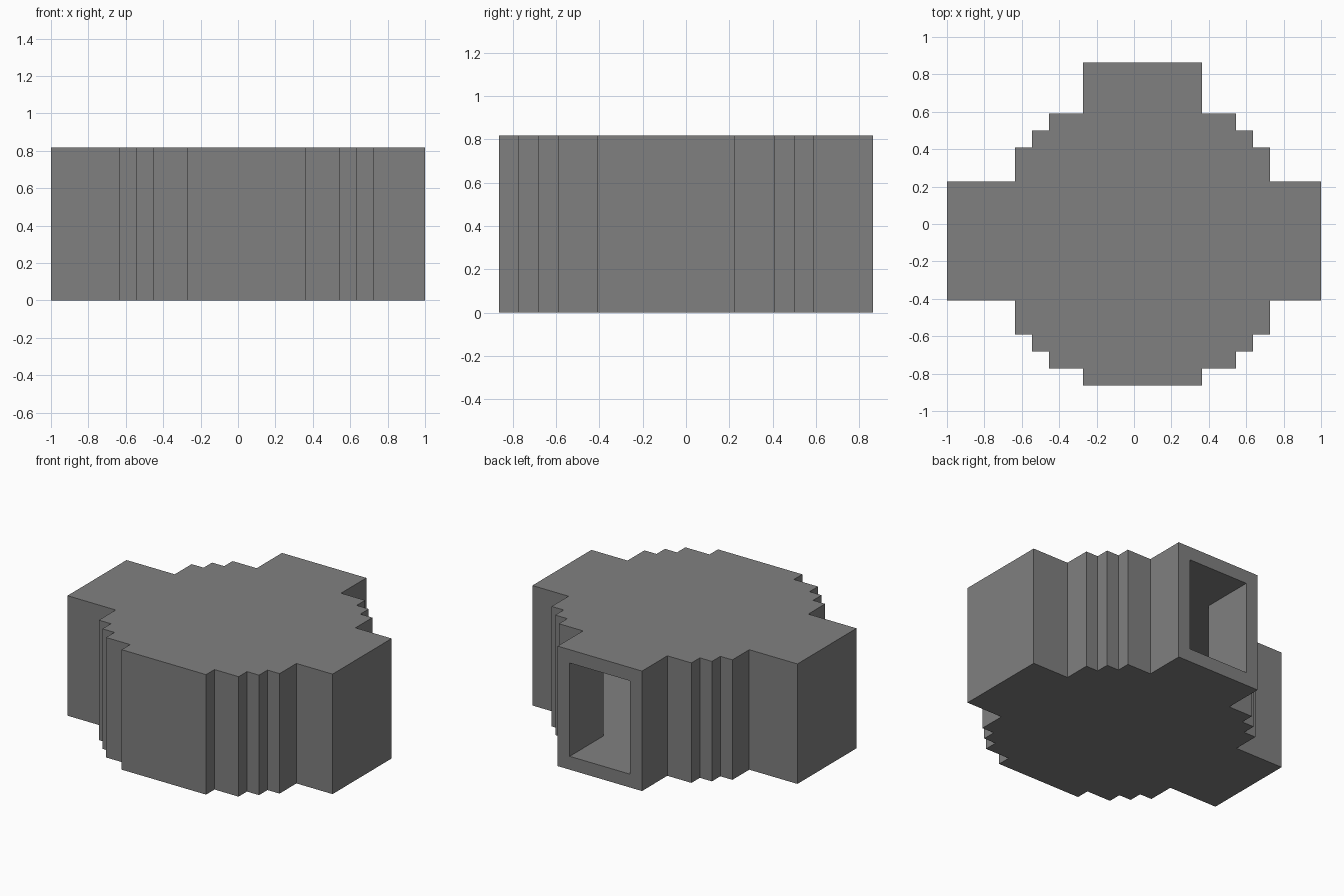
import bpy
import bmesh

if "Cube" in bpy.data.objects:
    bpy.data.objects.remove(bpy.data.objects["Cube"], do_unlink=True)

U = 1 / 11      # one block
HEIGHT = 9      # body height in blocks

stone = bpy.data.materials.new("grey_stone")
stone.use_nodes = True
grey = (0.216, 0.216, 0.216, 1)
stone.diffuse_color = grey
stone.node_tree.nodes["Principled BSDF"].inputs["Base Color"].default_value = grey

# Stepped plan: (right edge, y) down the right side, in blocks
STEPS = [(4, 9.5), (4, 6.5), (6, 6.5), (6, 5.5), (7, 5.5), (7, 4.5), (8, 4.5),
         (8, 2.5), (11, 2.5), (11, -4.5), (8, -4.5), (8, -6.5), (7, -6.5),
         (7, -7.5), (6, -7.5), (6, -8.5), (4, -8.5), (4, -9.5)]


def mirrored(x):
    """Left edge matching a right edge; the left arm is one block longer."""
    return -11 if x == 11 else 1 - x


def inset(points, d):
    """Move every edge of a clockwise right-angled outline inward by d."""
    result = []
    for i, (x, y) in enumerate(points):
        px, py = points[i - 1]
        nx, ny = points[(i + 1) % len(points)]
        for ex, ey in ((x - px, y - py), (nx - x, ny - y)):
            length = abs(ex) + abs(ey)
            x, y = x + d * ey / length, y - d * ex / length
        result.append((x, y))
    return result


def prism(name, points, bottom, top):
    """Extrude an outline between two heights."""
    bm = bmesh.new()
    base = bm.faces.new([bm.verts.new((x * U, y * U, bottom * U)) for x, y in points])
    moved = bmesh.ops.extrude_face_region(bm, geom=[base], use_keep_orig=True)["geom"]
    verts = [v for v in moved if isinstance(v, bmesh.types.BMVert)]
    bmesh.ops.translate(bm, verts=verts, vec=(0, 0, (top - bottom) * U))
    bmesh.ops.recalc_face_normals(bm, faces=bm.faces)
    mesh = bpy.data.meshes.new(name)
    bm.to_mesh(mesh)
    bm.free()
    mesh.materials.append(stone)
    obj = bpy.data.objects.new(name, mesh)
    bpy.context.collection.objects.link(obj)
    return obj


# Outer body
outline = STEPS + [(mirrored(x), y) for x, y in reversed(STEPS)]
body = prism("hollow_body", outline, 0, HEIGHT)

# Inner room, one block inside the walls and open through the back arm
room = [(x, 11 if y > 8 else y) for x, y in inset(outline, 1)]
cutter = prism("room_cutter", room, 1, HEIGHT - 1)
cutter.hide_render = True

cut = body.modifiers.new("room", 'BOOLEAN')
cut.operation = 'DIFFERENCE'
cut.solver = 'EXACT'
cut.object = cutter
bpy.context.view_layer.objects.active = body
bpy.ops.object.modifier_apply(modifier=cut.name)
bpy.data.objects.remove(cutter, do_unlink=True)
